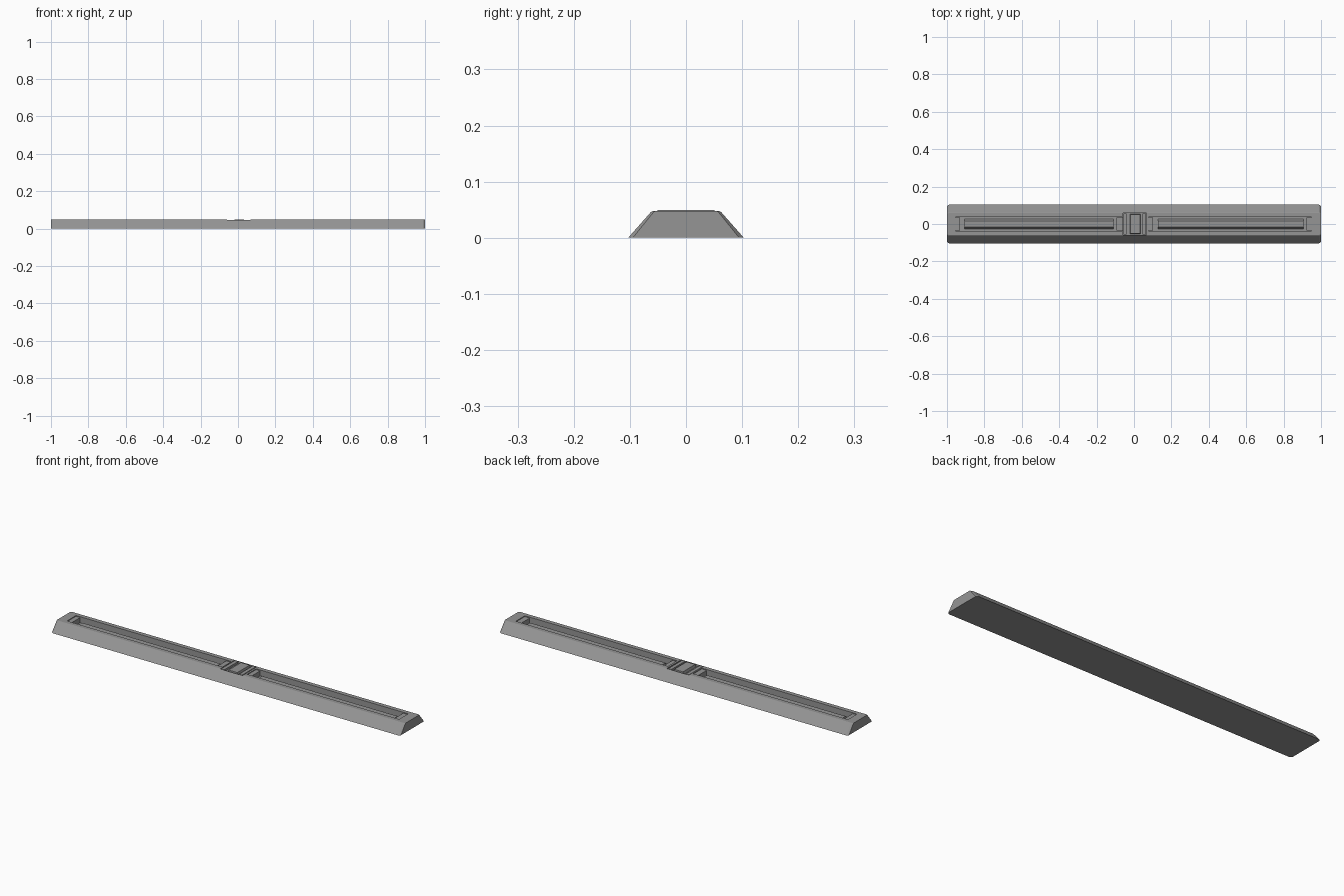
import bpy, bmesh

if "Cube" in bpy.data.objects:
    bpy.data.objects.remove(bpy.data.objects["Cube"])

# dark grey finish shared by all parts
grey = bpy.data.materials.new("dark_grey")
grey.diffuse_color = (0.3, 0.3, 0.3, 1)
grey.use_nodes = True
grey.node_tree.nodes["Principled BSDF"].inputs["Base Color"].default_value = grey.diffuse_color

def mesh_object(name, bm):
    bmesh.ops.recalc_face_normals(bm, faces=bm.faces)
    me = bpy.data.meshes.new(name)
    bm.to_mesh(me)
    bm.free()
    me.materials.append(grey)
    ob = bpy.data.objects.new(name, me)
    bpy.context.collection.objects.link(ob)
    return ob

def tapered_box(name, x0, x1, half_y, z0, z1, inset_x=0.0, inset_y=0.0):
    """Box whose top is pulled in by the given insets."""
    bm = bmesh.new()
    rings = []
    for z, ix, iy in ((z0, 0, 0), (z1, inset_x, inset_y)):
        rings.append([bm.verts.new((x, y, z)) for x, y in (
            (x0 + ix, -half_y + iy), (x1 - ix, -half_y + iy),
            (x1 - ix, half_y - iy), (x0 + ix, half_y - iy))])
    bm.faces.new(rings[0])
    bm.faces.new(rings[1])
    for i in range(4):
        j = (i + 1) % 4
        bm.faces.new((rings[0][i], rings[0][j], rings[1][j], rings[1][i]))
    return mesh_object(name, bm)

def cut(target, cutter):
    mod = target.modifiers.new("cut", 'BOOLEAN')
    mod.operation = 'DIFFERENCE'
    mod.solver = 'EXACT'
    mod.object = cutter
    bpy.context.view_layer.objects.active = target
    bpy.ops.object.modifier_apply(modifier=mod.name)
    bpy.data.objects.remove(cutter)

# housing: sloped-side bar with slightly softened corners
bm = bmesh.new()
profile = [(-0.103, 0), (0.103, 0), (0.0625, 0.046), (0.058, 0.048),
           (-0.058, 0.048), (-0.0625, 0.046)]
sections = []
for x, s in ((-1, 0.92), (-0.99, 1), (0.99, 1), (1, 0.92)):
    sections.append([bm.verts.new((x, y * s, z)) for y, z in profile])
bm.faces.new(sections[0])
bm.faces.new(sections[-1])
for a, b in zip(sections, sections[1:]):
    for i in range(len(profile)):
        j = (i + 1) % len(profile)
        bm.faces.new((a[i], a[j], b[j], b[i]))
housing = mesh_object("housing", bm)

# two long troughs and the shallow centre recess
FLOOR = 0.018
troughs = {"left": (-0.955, -0.065), "right": (0.078, 0.95)}
for side, (x0, x1) in troughs.items():
    cut(housing, tapered_box("cutter", x0, x1, 0.037, FLOOR, 0.07))
cut(housing, tapered_box("cutter", -0.06, 0.068, 0.06, 0.036, 0.07))

for side, (x0, x1) in troughs.items():
    # long strip with sloped sides
    tapered_box(side + "_strip", x0 + 0.05, x1 - 0.045, 0.027, FLOOR - 0.002, 0.032, 0.0, 0.012)
    # end holders
    tapered_box(side + "_outer_holder", x0, x0 + 0.024, 0.036, FLOOR - 0.002, 0.044)
    tapered_box(side + "_inner_holder", x1 - 0.028, x1, 0.036, FLOOR - 0.002, 0.044)

# centre clip: raised middle pad and flanking bars
tapered_box("centre_pad", -0.022, 0.036, 0.053, 0.034, 0.0495, 0.004, 0.002)
for i, x in enumerate((-0.048, 0.054)):
    tapered_box(f"centre_bar_{i + 1}", x - 0.009, x + 0.009, 0.056, 0.034, 0.047)
